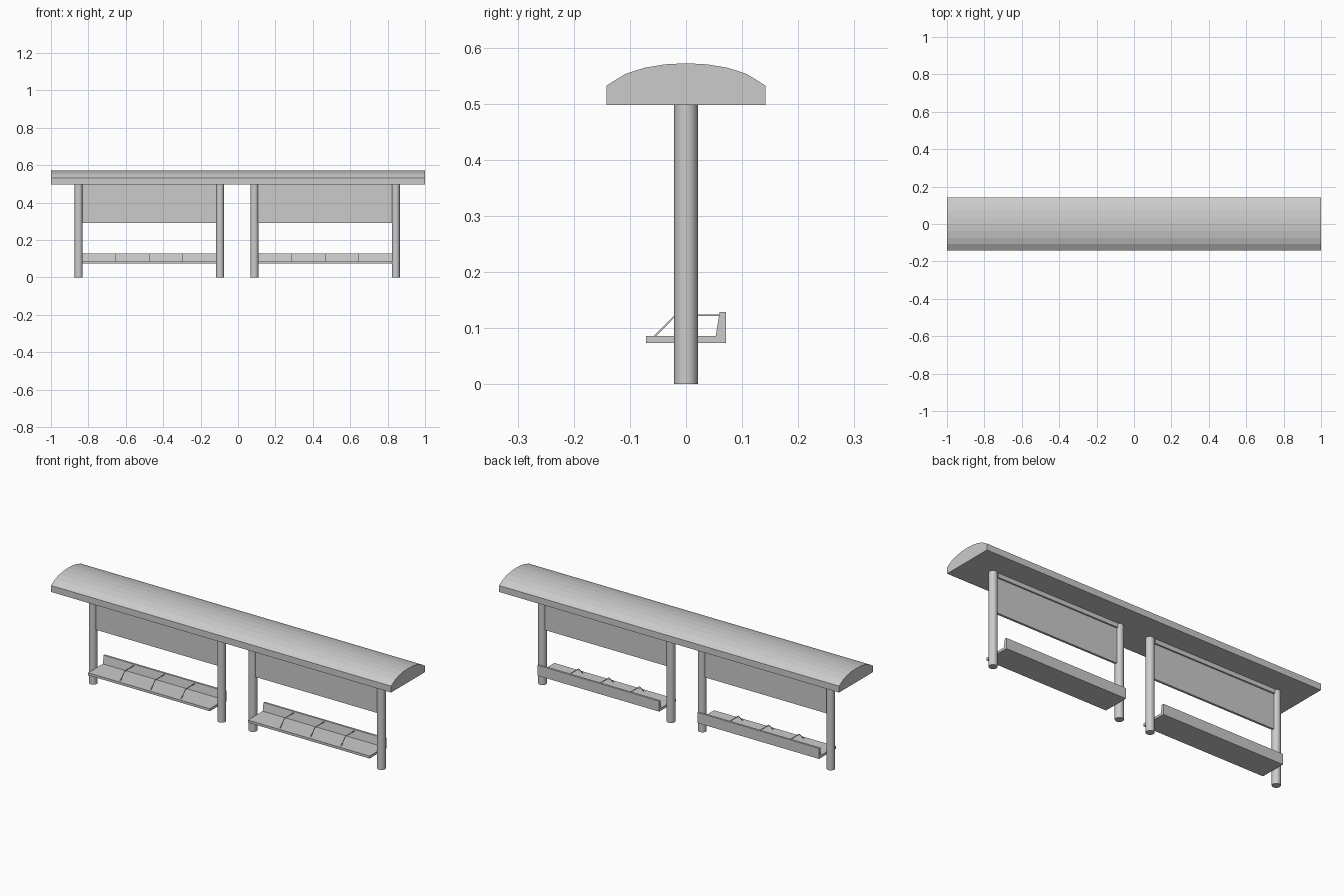
import bpy, bmesh
from mathutils import Vector

if "Cube" in bpy.data.objects:
    bpy.data.objects.remove(bpy.data.objects["Cube"])


def extrude_x(name, profile, x0, x1):
    """Solid made by sweeping a (y, z) outline along x."""
    bm = bmesh.new()
    face = bm.faces.new([bm.verts.new((x0, y, z)) for y, z in profile])
    ext = bmesh.ops.extrude_face_region(bm, geom=[face])
    moved = [v for v in ext["geom"] if isinstance(v, bmesh.types.BMVert)]
    bmesh.ops.translate(bm, verts=moved, vec=Vector((x1 - x0, 0, 0)))
    bmesh.ops.recalc_face_normals(bm, faces=bm.faces)
    mesh = bpy.data.meshes.new(name)
    bm.to_mesh(mesh)
    bm.free()
    obj = bpy.data.objects.new(name, mesh)
    bpy.context.collection.objects.link(obj)
    return obj


def rect(y0, y1, z0, z1):
    return [(y0, z0), (y1, z0), (y1, z1), (y0, z1)]


def post(name, x):
    bpy.ops.mesh.primitive_cylinder_add(vertices=20, radius=0.021, depth=0.5,
                                        location=(x, 0, 0.25))
    bpy.context.object.name = name
    bpy.ops.object.shade_smooth_by_angle()


# Curved roof
half = [(0.142, 0.498), (0.142, 0.532), (0.108, 0.553), (0.074, 0.564), (0.038, 0.570)]
roof = half + [(0, 0.572)] + [(-y, z) for y, z in reversed(half)]
extrude_x("roof", roof, -1, 1)

# Bench outline with low backrest, and thin bent armrest outline
bench = [(-0.071, 0.073), (0.071, 0.073), (0.071, 0.129), (0.060, 0.129),
         (0.053, 0.086), (-0.071, 0.086)]
armrest = [(-0.058, 0.085), (-0.019, 0.1245), (0.062, 0.1245), (0.062, 0.1215),
           (-0.018, 0.1215), (-0.054, 0.085)]

# Two identical bays
for side, left in (("left", -0.852), ("right", 0.088)):
    right = left + 0.756
    post(f"{side}_bay_outer_post", left)
    post(f"{side}_bay_inner_post", right)
    a, b = left + 0.02, right - 0.02
    extrude_x(f"{side}_panel", rect(-0.006, 0.006, 0.29, 0.499), a, b)
    extrude_x(f"{side}_panel_rail", rect(0.004, 0.014, 0.475, 0.499), a, b)
    extrude_x(f"{side}_bench", bench, a, b)
    for i in (1, 2, 3):
        x = a + (b - a) * i / 4
        extrude_x(f"{side}_armrest_{i}", armrest, x - 0.0015, x + 0.0015)
